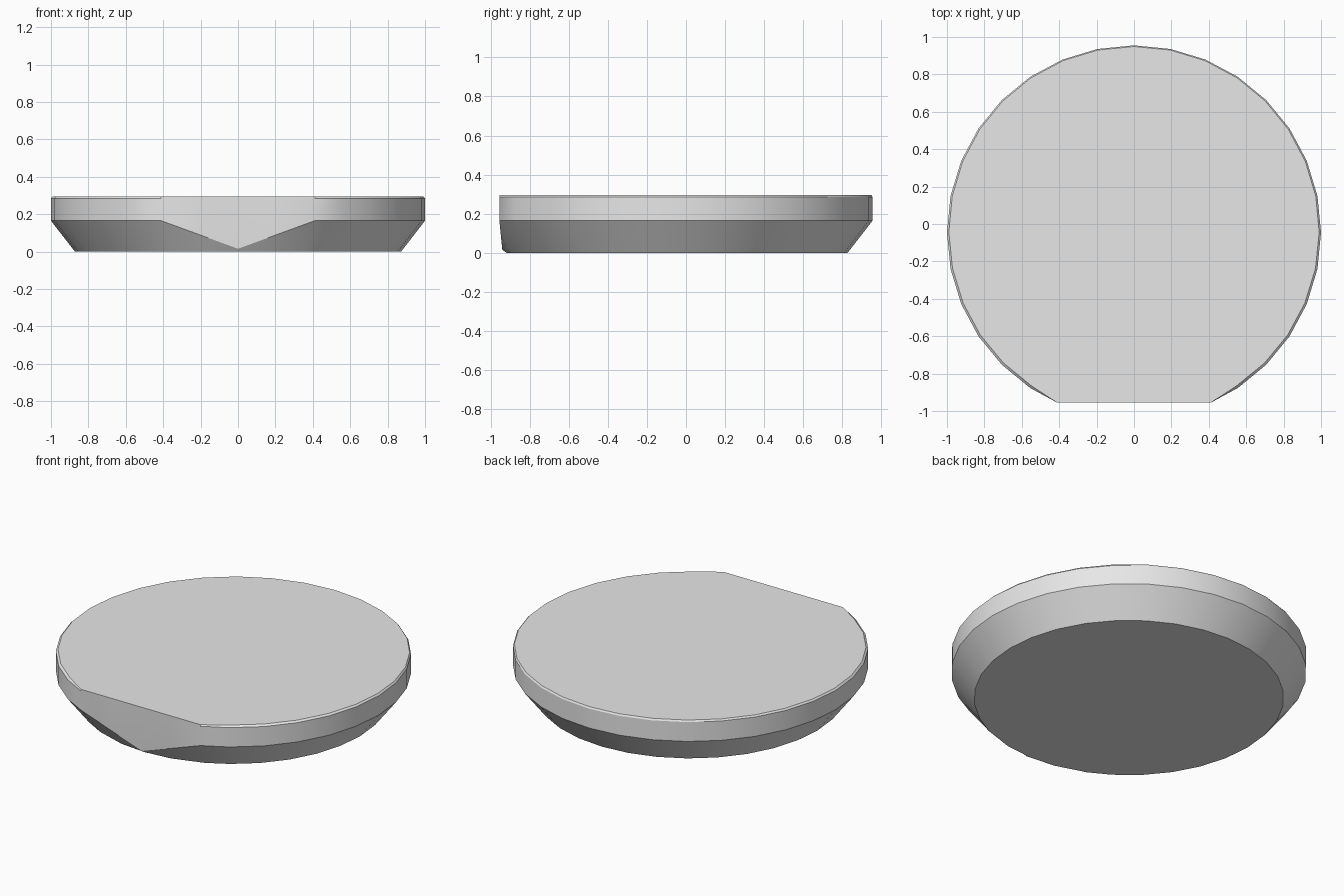
import bpy, bmesh
from math import sin, cos, radians, atan2, degrees

if bpy.data.objects.get("Cube"):
    bpy.data.objects.remove(bpy.data.objects["Cube"])

SIDES, SHIFT = 32, -0.045
FLAT, HALF = 0.91, 0.41            # flat: distance from the axis, half width
EDGE = degrees(atan2(HALF, FLAT))

grey = bpy.data.materials.new("plain_grey")
grey.use_nodes = True
grey.diffuse_color = (0.8, 0.8, 0.8, 1)
grey.node_tree.nodes["Principled BSDF"].inputs["Base Color"].default_value = grey.diffuse_color

# Angles are measured from the front; one pair is moved to the flat's corners
step = 360 / SIDES
angles = [i * step - 180 for i in range(SIDES)]
angles = [EDGE * (1 if a > 0 else -1) if abs(a) == 2 * step else a for a in angles]


def rim_point(a, r, z):
    t = radians(a)
    return (r * sin(t), min(r * cos(t), FLAT), z)


def base(a):
    return rim_point(a, 0.872, 0) if abs(a) > EDGE else (0.872 * sin(radians(a)), 0.872 * cos(radians(a)), 0)


def waist(a):
    x, d, z = rim_point(a, 1, 0.165)
    if abs(a) <= EDGE:             # the flat dips to a point at the middle
        k = abs(x) / HALF
        d, z = 0.895 + 0.015 * k, 0.015 + 0.15 * k
    return (x, d, z)


def shoulder(a):
    return rim_point(a, 1, 0.285)


def crown(a):
    inset = 0 if abs(a) <= EDGE + 0.01 else 0.01 + 0.004 * cos(radians(a))
    return rim_point(a, 1 - inset, 0.295)


# Disc: stacked rings joined by quads, closed by caps
bm = bmesh.new()
rings = []
for ring in (base, waist, shoulder, crown):
    points = [ring(a) for a in angles]
    rings.append([bm.verts.new((x, SHIFT - d, z)) for x, d, z in points])
for low, high in zip(rings, rings[1:]):
    for i in range(SIDES):
        j = (i + 1) % SIDES
        bm.faces.new((low[i], low[j], high[j], high[i]))
bm.faces.new(rings[0])
bm.faces.new(rings[-1])
bmesh.ops.recalc_face_normals(bm, faces=bm.faces)

mesh = bpy.data.meshes.new("flat_edged_disc")
bm.to_mesh(mesh)
bm.free()
mesh.materials.append(grey)
disc = bpy.data.objects.new("flat_edged_disc", mesh)
bpy.context.collection.objects.link(disc)
bpy.context.view_layer.objects.active = disc
disc.select_set(True)
bpy.ops.object.shade_smooth_by_angle(angle=radians(30))
